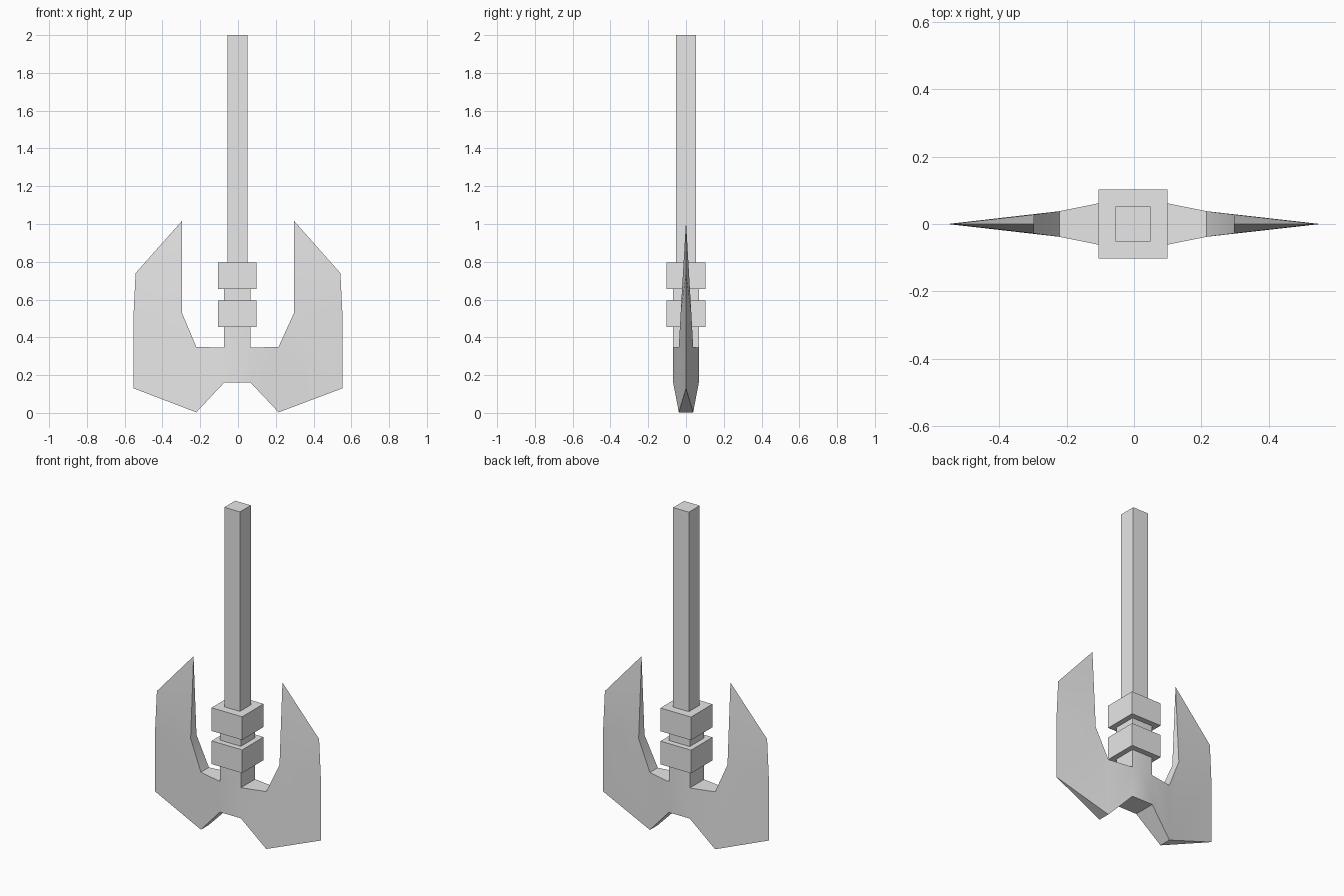
import bpy
import bmesh
import math

cube = bpy.data.objects.get("Cube")
if cube:
    bpy.data.objects.remove(cube, do_unlink=True)

steel = bpy.data.materials.new("plain grey")
steel.use_nodes = True
GREY = (0.8, 0.8, 0.8, 1)
steel.diffuse_color = GREY
steel.node_tree.nodes["Principled BSDF"].inputs["Base Color"].default_value = GREY

OFFSET = -0.003  # the haft sits a hair off centre


def finish(bm, name):
    bmesh.ops.recalc_face_normals(bm, faces=bm.faces)
    mesh = bpy.data.meshes.new(name)
    bm.to_mesh(mesh)
    bm.free()
    mesh.materials.append(steel)
    obj = bpy.data.objects.new(name, mesh)
    bpy.context.collection.objects.link(obj)
    return obj


def square_bar(name, half, bottom, top):
    bm = bmesh.new()
    bmesh.ops.create_cube(bm, size=1)
    for v in bm.verts:
        v.co.x = v.co.x * 2 * half + OFFSET
        v.co.y *= 2 * half
        v.co.z = top if v.co.z > 0 else bottom
    return finish(bm, name)


# Haft and its two collars
square_bar("haft", 0.052, 0.78, 2.0)
square_bar("lower_collar", 0.102, 0.455, 0.595)
square_bar("upper_collar", 0.102, 0.655, 0.795)

# Double blade head: x, z and half thickness of each outline point
points = {
    "mid_low": (0, 0.16, 0.068), "mid_high": (0, 0.345, 0.068), "mid_neck": (0, 0.7, 0.068),
    "core_low": (0.07, 0.16, 0.068), "core_high": (0.07, 0.345, 0.068),
    "core_neck": (0.07, 0.7, 0.068),
    "toe": (0.218, 0.003, 0.038), "crook": (0.218, 0.35, 0.038),
    "inner": (0.297, 0.53, 0.028), "tip": (0.297, 1.016, 0),
    "edge_top": (0.542, 0.74, 0), "edge_mid": (0.553, 0.52, 0), "edge_low": (0.553, 0.13, 0),
}
sides = [
    "mid_low core_low core_high mid_high",
    "mid_high core_high core_neck mid_neck",
    "core_low toe crook core_high",
    "toe edge_low edge_mid inner crook",
    "inner edge_mid edge_top",
    "inner edge_top tip",
]
rim = "mid_low core_low toe edge_low".split()
inner_rim = "mid_neck core_neck core_high crook inner tip".split()

bm = bmesh.new()
front, back = {}, {}
for key, (x, z, t) in points.items():
    front[key] = bm.verts.new((x, -t, z))
    back[key] = bm.verts.new((x, t, z)) if t else front[key]
for side in sides:
    keys = side.split()
    bm.faces.new([front[k] for k in keys])
    bm.faces.new([back[k] for k in reversed(keys)])
for chain in (rim, inner_rim):
    for a, b in zip(chain, chain[1:]):
        ring = [front[a], front[b], back[b], back[a]]
        bm.faces.new(list(dict.fromkeys(ring)))

# Reflect the half head and weld it along the middle
copy = bmesh.ops.duplicate(bm, geom=bm.verts[:] + bm.edges[:] + bm.faces[:])
for item in copy["geom"]:
    if isinstance(item, bmesh.types.BMVert):
        item.co.x *= -1
bmesh.ops.remove_doubles(bm, verts=bm.verts[:], dist=0.0001)
for v in bm.verts:
    if abs(v.co.x) < 0.25:
        v.co.x += OFFSET
head = finish(bm, "double_blade_head")

bpy.ops.object.select_all(action="DESELECT")
head.select_set(True)
bpy.context.view_layer.objects.active = head
bpy.ops.object.shade_smooth_by_angle(angle=math.radians(30))
